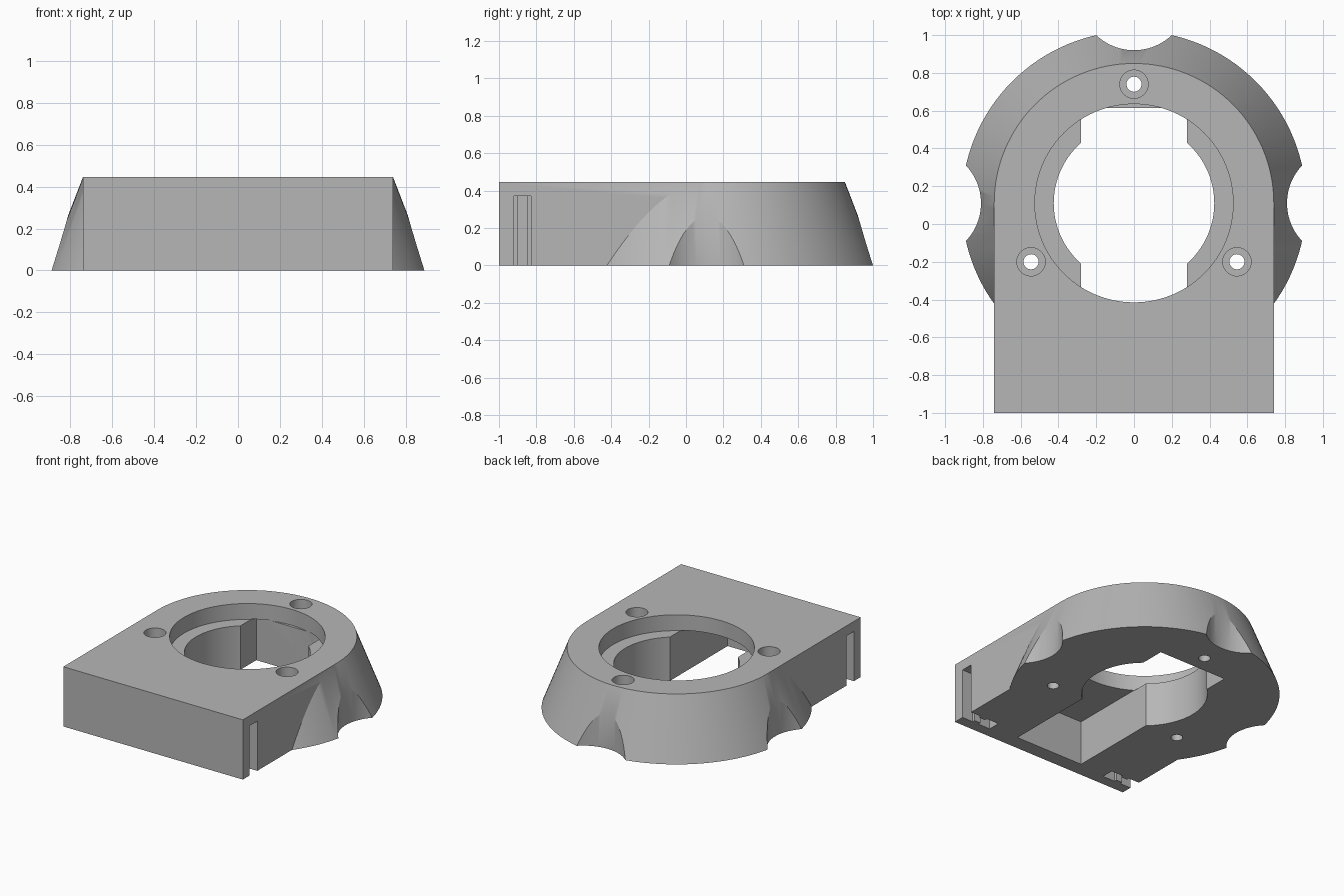
import bpy
import math

cube = bpy.data.objects.get("Cube")
if cube:
    bpy.data.objects.remove(cube, do_unlink=True)

HEIGHT = 0.445
CENTRE_Y = 0.11
LEDGE = 0.33

grey = bpy.data.materials.new("plain grey")
grey.use_nodes = True
colour = (0.47, 0.47, 0.47, 1)
grey.diffuse_color = colour
grey.node_tree.nodes["Principled BSDF"].inputs["Base Color"].default_value = colour


def cone(name, x, y, z0, z1, r0, r1, sides=96):
    bpy.ops.mesh.primitive_cone_add(vertices=sides, radius1=r0, radius2=r1, depth=z1 - z0,
                                    location=(x, y, (z0 + z1) / 2))
    bpy.context.object.name = name
    return bpy.context.object


def cylinder(name, x, y, z0, z1, r, sides=96):
    return cone(name, x, y, z0, z1, r, r, sides)


def box(name, x0, x1, y0, y1, z0, z1):
    bpy.ops.mesh.primitive_cube_add(size=1, location=((x0 + x1) / 2, (y0 + y1) / 2, (z0 + z1) / 2))
    obj = bpy.context.object
    obj.name = name
    obj.scale = (abs(x1 - x0), y1 - y0, z1 - z0)
    bpy.ops.object.transform_apply(location=False, rotation=False, scale=True)
    return obj


def combine(target, tool, operation="DIFFERENCE"):
    mod = target.modifiers.new(tool.name, "BOOLEAN")
    mod.operation = operation
    mod.solver = "EXACT"
    mod.object = tool
    bpy.context.view_layer.objects.active = target
    bpy.ops.object.modifier_apply(modifier=mod.name)
    bpy.data.objects.remove(tool, do_unlink=True)


# Tapered round housing joined to a rectangular block
body = cone("mount_body", 0, CENTRE_Y, 0, HEIGHT, 0.912, 0.74, 128)
combine(body, box("block", -0.74, 0.74, -1, CENTRE_Y, 0, HEIGHT), "UNION")

# Scalloped notches on the two sides and the back
for angle in (0, 90, 180):
    a = math.radians(angle)
    combine(body, cylinder("notch", 1.1 * math.cos(a), CENTRE_Y + 1.1 * math.sin(a), -0.1, 0.6, 0.29))

# Stepped bore and the long channel underneath
combine(body, cylinder("counterbore", 0, CENTRE_Y, LEDGE - 0.003, 0.6, 0.525))
combine(body, cylinder("bore", 0, CENTRE_Y, -0.1, 0.4, 0.425))
combine(body, box("channel", -0.28, 0.28, -0.89, 0.615, -0.1, LEDGE))

# Three recessed screw holes
for x, y in ((0, 0.74), (-0.545, -0.2), (0.545, -0.2)):
    combine(body, cylinder("screw_recess", x, y, 0.2, 0.6, 0.075, 48))
    combine(body, cylinder("screw_hole", x, y, -0.1, 0.4, 0.04, 32))

# Stepped side slots near the front, open at the bottom
for side in (-1, 1):
    for inner, outer, half in ((0.65, 0.8, 0.045), (0.58, 0.7, 0.025), (0.5, 0.6, 0.045)):
        x0, x1 = sorted((side * inner, side * outer))
        combine(body, box("slot", x0, x1, -0.875 - half, -0.875 + half, -0.1, 0.37))

body.data.materials.clear()
body.data.materials.append(grey)
for face in body.data.polygons:
    face.material_index = 0
bpy.ops.object.select_all(action="DESELECT")
body.select_set(True)
bpy.context.view_layer.objects.active = body
bpy.ops.object.shade_smooth_by_angle(angle=math.radians(25))
